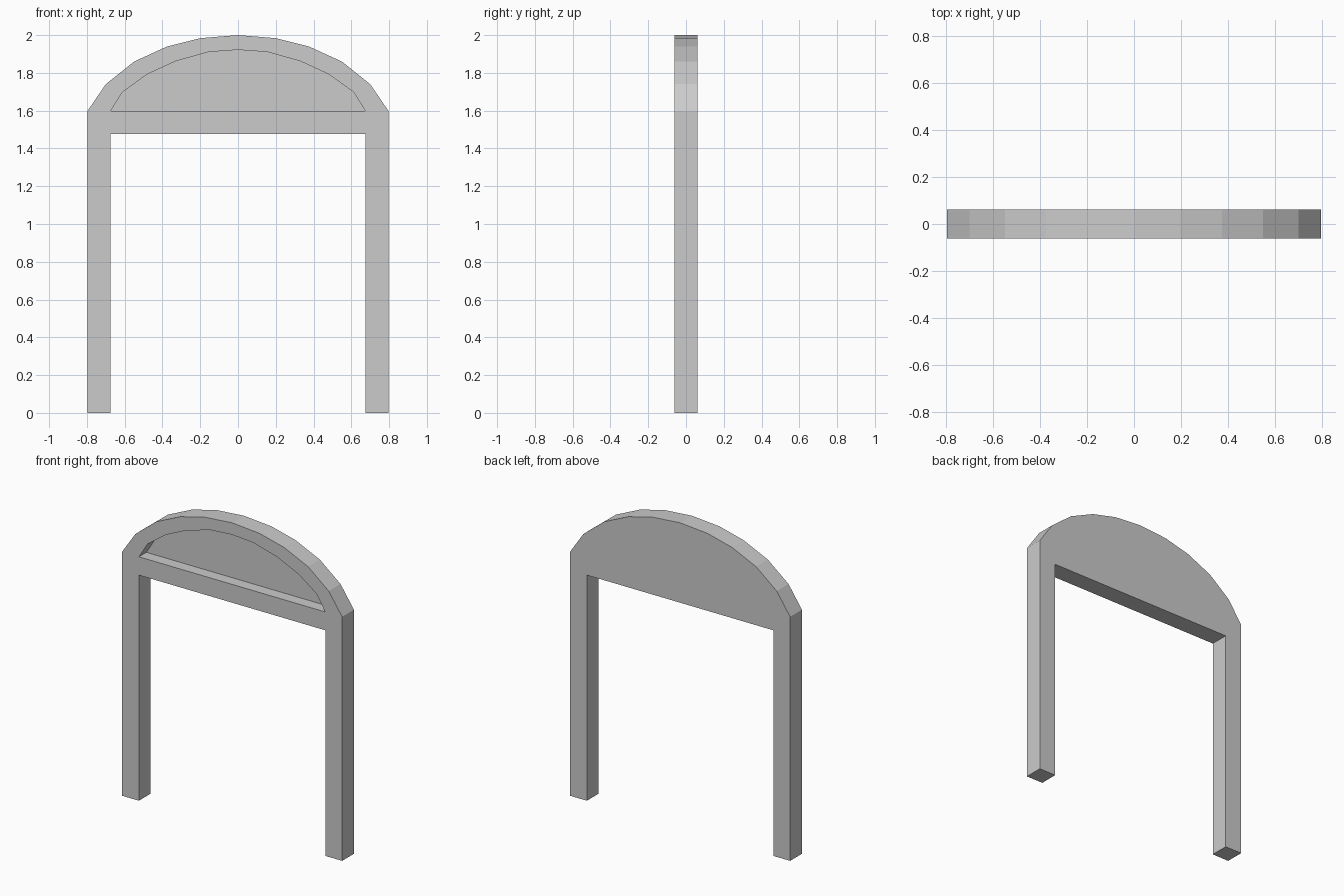
import bpy, bmesh

if "Cube" in bpy.data.objects:
    bpy.data.objects.remove(bpy.data.objects["Cube"])

HALF = 0.061      # half depth of the frame
RECESS = 0.077    # depth of the panel recess in the front


def mirrored(half):
    """Right half of an arch (bottom to crown) -> full arch, right to left."""
    return half + [(-x, z) for x, z in reversed(half[:-1])]


def prism(name, outline, y0, y1):
    """Extrude a closed x-z outline from y0 to y1."""
    bm = bmesh.new()
    face = bm.faces.new([bm.verts.new((x, y0, z)) for x, z in outline])
    ext = bmesh.ops.extrude_face_region(bm, geom=[face])
    verts = [v for v in ext["geom"] if isinstance(v, bmesh.types.BMVert)]
    bmesh.ops.translate(bm, verts=verts, vec=(0, y1 - y0, 0))
    bmesh.ops.recalc_face_normals(bm, faces=bm.faces)
    mesh = bpy.data.meshes.new(name)
    bm.to_mesh(mesh)
    bm.free()
    obj = bpy.data.objects.new(name, mesh)
    bpy.context.collection.objects.link(obj)
    return obj


# Arched top, two legs and the square opening between them
outer = mirrored([(0.797, 1.598), (0.70, 1.74), (0.55, 1.86),
                  (0.375, 1.94), (0.198, 1.984), (0, 2.0)])
legs = [(-0.797, 0), (-0.675, 0), (-0.675, 1.477),
        (0.675, 1.477), (0.675, 0), (0.797, 0)]
frame = prism("arched_frame", outer + legs, -HALF, HALF)

# Sunken half-moon panel in the front
inner = mirrored([(0.675, 1.597), (0.612, 1.698), (0.48, 1.793),
                  (0.33, 1.862), (0.154, 1.911), (0, 1.922)])
cutter = prism("recess_cutter", inner, -HALF - 0.1, -HALF + RECESS)
cutter.hide_render = True

cut = frame.modifiers.new("panel_recess", 'BOOLEAN')
cut.operation = 'DIFFERENCE'
cut.solver = 'EXACT'
cut.object = cutter
bpy.context.view_layer.objects.active = frame
bpy.ops.object.modifier_apply(modifier=cut.name)
bpy.data.objects.remove(cutter)
